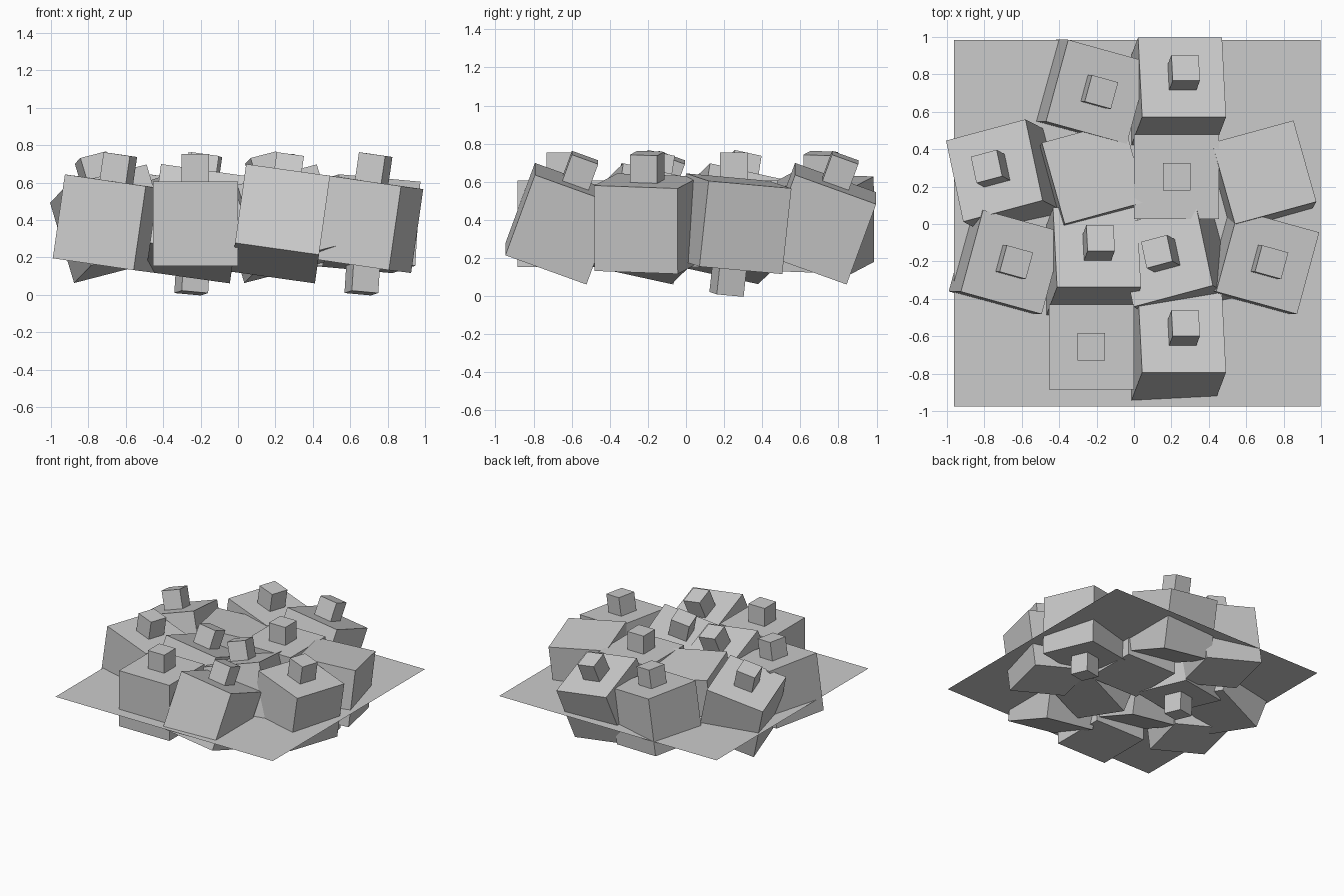
import bpy
from math import radians
from mathutils import Euler, Vector

if "Cube" in bpy.data.objects:
    bpy.data.objects.remove(bpy.data.objects["Cube"])

P = 0.455      # grid pitch
S = 0.453      # block size
K = 0.147      # small cube size
ZC = 0.38      # height of block centres


def cube(name, loc, rot, size):
    bpy.ops.mesh.primitive_cube_add(size=size, location=loc, rotation=rot)
    bpy.context.object.name = name


def block(col, row, kind):
    tilt, side = KINDS[kind]
    rot = Euler([radians(a) for a in tilt])
    c = Vector(((col - 1.5) * P, 0.025 + (row - 1.5) * P, ZC))
    cube(f"block_{col}_{row}", c, rot, S)
    off = Vector((0, 0, side * (S + K) / 2))
    off.rotate(rot)
    cube(f"stub_{col}_{row}", c + off, rot, K)


# tilt in degrees, and whether the small cube is above or below
KINDS = {
    "flat": ((0, 0, 0), 1),
    "back": ((-20, 8, 0), 1),
    "left": ((-12.5, -14, 15), 1),
    "right": ((-2, 8, -15.5), 1),
    "under": ((-5, 5, 15.3), -1),
}

# rows of blocks from front to back, None for the empty corners
ROWS = [
    [None, "flat", "back", None],
    ["right", "back", "left", "right"],
    ["left", "under", "flat", "under"],
    [None, "right", "back", None],
]
for r, kinds in enumerate(ROWS):
    for c, kind in enumerate(kinds):
        if kind:
            block(c, r, kind)

# thin sheet through the blocks
bpy.ops.mesh.primitive_plane_add(size=1.96, location=(0.017, 0.004, 0.292))
bpy.context.object.name = "base_sheet"
